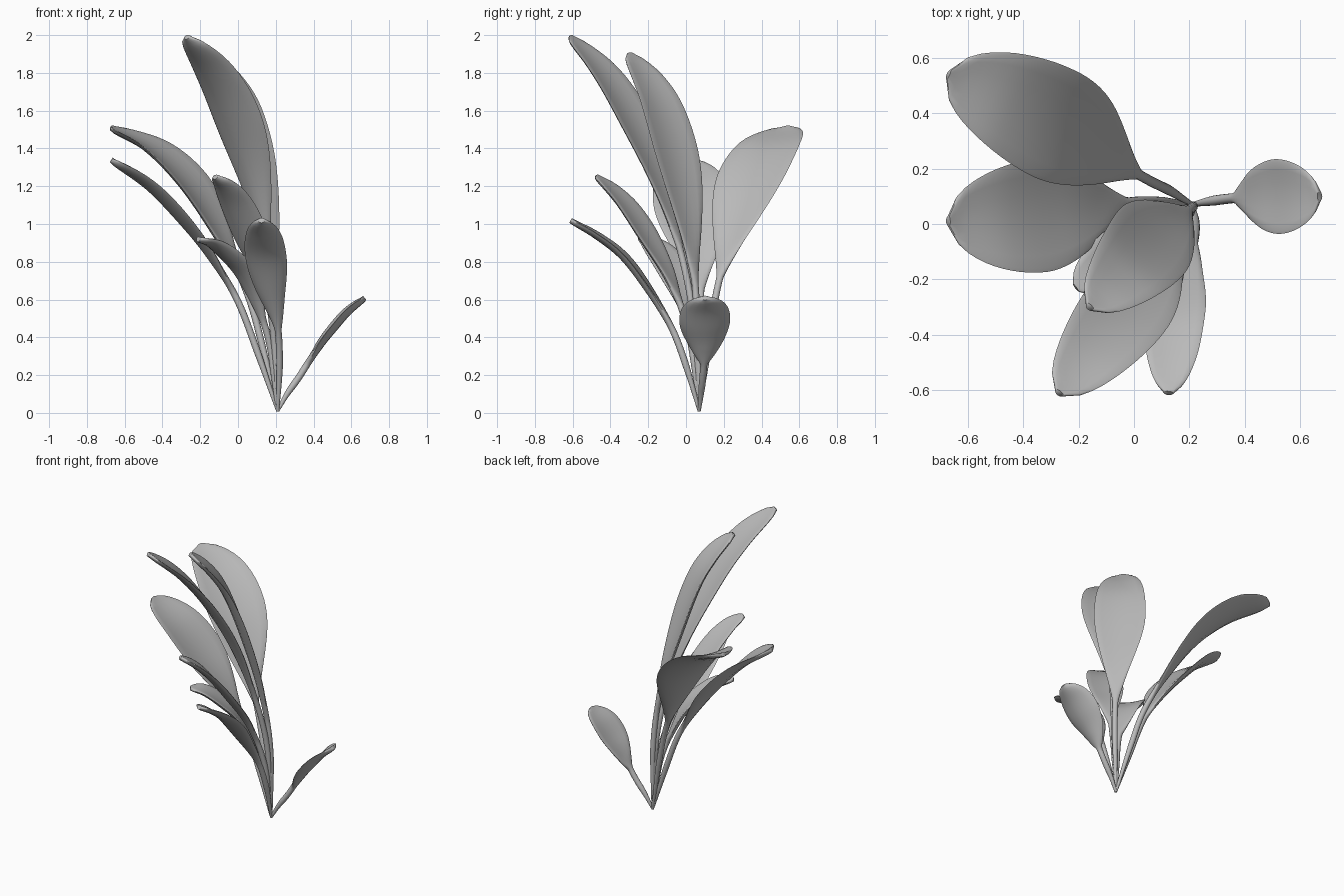
import bpy, bmesh, math
from mathutils import Vector

cube = bpy.data.objects.get("Cube")
if cube:
    bpy.data.objects.remove(cube)

mat = bpy.data.materials.new("leaf grey")
mat.use_nodes = True
GREY = (0.5, 0.5, 0.5, 1)
mat.diffuse_color = GREY
mat.node_tree.nodes["Principled BSDF"].inputs["Base Color"].default_value = GREY

ROOT = (0.21, 0.07, 0.01)
RINGS, SIDES = 48, 16


def outline(u, taper):
    """Fraction of full blade width; a larger taper narrows the blade towards the stalk."""
    v = u ** 1.42
    return max(0, math.sin(math.pi * v)) ** (taper if v < 0.5 else 0.45)


def spine(points):
    """Smooth curve through the points, resampled to even spacing."""
    p = [Vector(q) for q in points]
    p = [2 * p[0] - p[1]] + p + [2 * p[-1] - p[-2]]
    fine = []
    for a, b, c, d in zip(p, p[1:], p[2:], p[3:]):
        for i in range(20):
            t = i / 20
            fine.append(0.5 * (2 * b + (c - a) * t + (2 * a - 5 * b + 4 * c - d) * t * t
                               + (3 * b - a - 3 * c + d) * t ** 3))
    fine.append(p[-2])
    dist = [0]
    for a, b in zip(fine, fine[1:]):
        dist.append(dist[-1] + (b - a).length)
    out, k = [], 0
    for i in range(RINGS + 1):
        s = dist[-1] * i / RINGS
        while k < len(fine) - 2 and dist[k + 1] < s:
            k += 1
        out.append(fine[k].lerp(fine[k + 1], (s - dist[k]) / (dist[k + 1] - dist[k])))
    return out


def leaf(name, half_width, stem, taper, points):
    """Round stalk flattening into a cupped oval blade."""
    path = spine([ROOT] + points)
    side0 = (path[-1] - path[0]).cross(Vector((0, 0, 1))).normalized()
    bm = bmesh.new()
    rings = []
    for i, c in enumerate(path):
        t = i / RINGS
        tangent = (path[min(i + 1, RINGS)] - path[max(i - 1, 0)]).normalized()
        side = (side0 - tangent * side0.dot(tangent)).normalized()
        up = side.cross(tangent)
        u = max(0, (t - stem) / (1 - stem))
        stalk = 0.008 + 0.01 * min(1, t / 0.2)
        w = max(stalk, half_width * outline(u, taper))
        cup = 0.2 * w * min(1, u * 4)
        ring = []
        for k in range(SIDES):
            a = 2 * math.pi * k / SIDES
            lift = stalk * math.sin(a) * (1 - 0.2 * u) + cup * (math.cos(a) ** 2 - 0.4)
            ring.append(bm.verts.new(c + side * w * math.cos(a) + up * lift))
        rings.append(ring)
    for r, s in zip(rings, rings[1:]):
        for k in range(SIDES):
            n = (k + 1) % SIDES
            bm.faces.new((r[k], r[n], s[n], s[k]))
    bm.faces.new(rings[0][::-1])
    bm.faces.new(rings[-1])
    bmesh.ops.recalc_face_normals(bm, faces=bm.faces)
    mesh = bpy.data.meshes.new(name)
    bm.to_mesh(mesh)
    bm.free()
    mesh.materials.append(mat)
    obj = bpy.data.objects.new(name, mesh)
    bpy.context.collection.objects.link(obj)
    bpy.context.view_layer.objects.active = obj
    obj.select_set(True)
    bpy.ops.object.shade_smooth_by_angle(angle=math.radians(50))
    obj.select_set(False)


# tall leaves
leaf("tallest_leaf", 0.16, 0.33, 0.95,
     [(.2, .04, .5), (.15, -.04, .9), (.07, -.16, 1.28),
      (-.03, -.31, 1.6), (-.14, -.45, 1.82), (-.27, -.61, 1.99)])
leaf("tall_inner_leaf", 0.165, 0.27, 1.0,
     [(.21, .06, .5), (.165, .025, .9), (.08, -.045, 1.3),
      (.005, -.13, 1.6), (-.07, -.21, 1.77), (-.16, -.3, 1.9)])
# broad leaves on the right
leaf("back_right_leaf", 0.205, 0.35, 0.9,
     [(.13, .12, .35), (.05, .16, .63), (-.08, .235, .92),
      (-.24, .335, 1.2), (-.44, .44, 1.4), (-.67, .54, 1.51)])
leaf("right_leaf", 0.205, 0.37, 0.9,
     [(.1, .08, .33), (0, .08, .59), (-.12, .06, .8),
      (-.26, .04, .99), (-.46, .02, 1.2), (-.67, .01, 1.34)])
# front leaves
leaf("front_leaf", 0.11, 0.28, 0.9,
     [(.22, 0, .25), (.21, -.08, .46), (.17, -.2, .66),
      (.145, -.33, .83), (.135, -.47, .94), (.125, -.61, 1.02)])
leaf("middle_front_leaf", 0.115, 0.33, 0.9,
     [(.19, .02, .4), (.14, -.08, .7), (.065, -.2, .92),
      (-.005, -.31, 1.09), (-.06, -.4, 1.19), (-.12, -.47, 1.25)])
leaf("short_front_leaf", 0.115, 0.36, 0.9,
     [(.17, .04, .35), (.1, -.01, .58), (.03, -.07, .74),
      (-.06, -.13, .84), (-.14, -.18, .9), (-.21, -.23, .92)])
# small low leaf on the left
leaf("small_left_leaf", 0.135, 0.36, 0.6,
     [(.26, .08, .1), (.33, .09, .2), (.43, .1, .36),
      (.5, .1, .45), (.58, .1, .54), (.67, .1, .61)])
